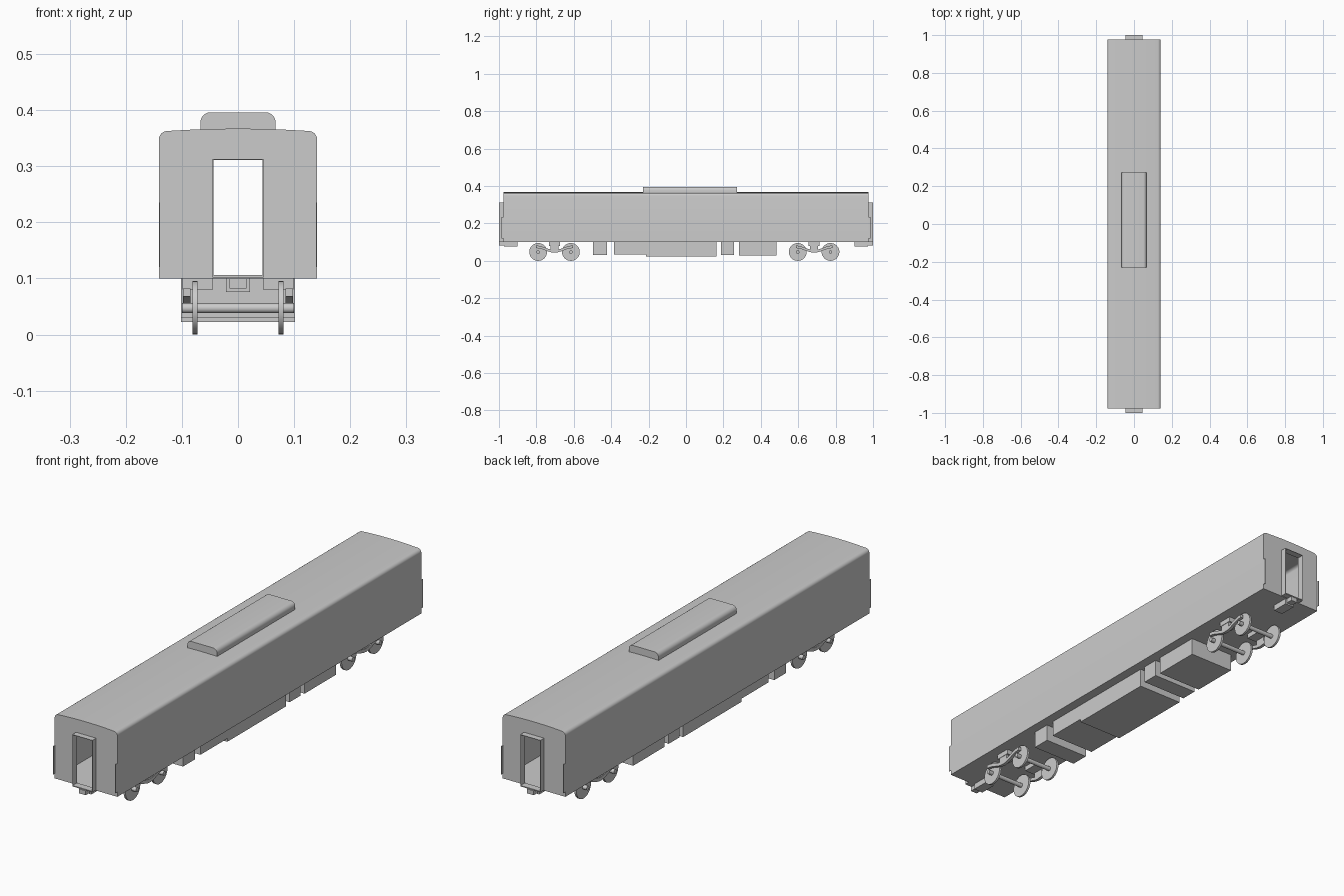
import bpy, bmesh, math
from mathutils import Matrix

if "Cube" in bpy.data.objects:
    bpy.data.objects.remove(bpy.data.objects["Cube"])


def finish(name, bm, smooth=True):
    bmesh.ops.recalc_face_normals(bm, faces=bm.faces[:])
    me = bpy.data.meshes.new(name)
    bm.to_mesh(me)
    bm.free()
    ob = bpy.data.objects.new(name, me)
    bpy.context.collection.objects.link(ob)
    bpy.ops.object.select_all(action='DESELECT')
    ob.select_set(True)
    bpy.context.view_layer.objects.active = ob
    if smooth:
        bpy.ops.object.shade_smooth_by_angle(angle=math.radians(35))
    return ob


def prism(name, pts, axis, a, b, smooth=True):
    """Extrude a profile: (x, z) points along y, or (y, z) points along x."""
    bm = bmesh.new()
    place = (lambda p, t: (p[0], t, p[1])) if axis == 'y' else (lambda p, t: (t, p[0], p[1]))
    lo = [bm.verts.new(place(p, a)) for p in pts]
    hi = [bm.verts.new(place(p, b)) for p in pts]
    bm.faces.new(lo)
    bm.faces.new(hi)
    for i in range(len(pts)):
        j = (i + 1) % len(pts)
        bm.faces.new((lo[i], lo[j], hi[j], hi[i]))
    return finish(name, bm, smooth)


def box(name, x0, x1, y0, y1, z0, z1):
    return prism(name, [(x0, z0), (x1, z0), (x1, z1), (x0, z1)], 'y', y0, y1, False)


def cylinder_x(name, r, x0, x1, y, z, seg=32):
    bm = bmesh.new()
    m = Matrix.Translation(((x0 + x1) / 2, y, z)) @ Matrix.Rotation(math.pi / 2, 4, 'Y')
    bmesh.ops.create_cone(bm, cap_ends=True, segments=seg, radius1=r, radius2=r,
                          depth=x1 - x0, matrix=m)
    return finish(name, bm)


def corner(cx, cz, rx, rz, n=6):
    return [(cx + rx * math.cos(math.pi / 2 * i / n), cz + rz * math.sin(math.pi / 2 * i / n))
            for i in range(n + 1)]


def mirrored(half):
    """Close a right-hand half profile (bottom to top) with its mirror image."""
    return half + [(-x, z) for x, z in reversed(half) if x > 1e-6]


# Hollow car body with a doorway cut through both ends
roof = [(0.09, 0.3648), (0.045, 0.3665), (0, 0.367)]
body = prism('car_body', mirrored([(0.141, 0.10)] + corner(0.125, 0.348, 0.016, 0.0148) + roof),
             'y', -0.976, 0.976)
door = box('doorway_cutter', -0.0435, 0.0435, -1.1, 1.1, 0.106, 0.312)
door.hide_render = True
shell = body.modifiers.new('shell', 'SOLIDIFY')
shell.thickness, shell.offset = 0.003, -1
cut = body.modifiers.new('doorway', 'BOOLEAN')
cut.operation, cut.object, cut.solver = 'DIFFERENCE', door, 'EXACT'
bpy.context.view_layer.objects.active = body
for m in ('shell', 'doorway'):
    bpy.ops.object.modifier_apply(modifier=m)
bpy.data.objects.remove(door)

# Roof unit
prism('roof_unit', mirrored([(0.067, 0.364)] + corner(0.049, 0.378, 0.018, 0.018)),
      'y', -0.23, 0.272)

for s, end in ((-1, 'front'), (1, 'rear')):
    def span(a, b):
        return (s * a, s * b) if s > 0 else (s * b, s * a)

    # Gangway frame around each end doorway
    y0, y1 = span(0.972, 1.0)
    box(end + '_gangway_top', -0.045, 0.045, y0, y1, 0.311, 0.313)
    box(end + '_gangway_sill', -0.045, 0.045, y0, y1, 0.102, 0.106)
    for k, side in ((-1, 'left'), (1, 'right')):
        x0, x1 = sorted((k * 0.0435, k * 0.045))
        box(f'{end}_gangway_{side}', x0, x1, y0, y1, 0.102, 0.313)
        # Side panel standing slightly proud of the end wall
        x0, x1 = sorted((k * 0.139, k * 0.141))
        py0, py1 = span(0.970, 0.987)
        box(f'{end}_corner_panel_{side}', x0, x1, py0, py1, 0.12, 0.235)

    # Coupler and its pocket
    box(end + '_coupler', -0.015, 0.015, *span(0.93, 1.0), 0.082, 0.10)
    box(end + '_coupler_pocket', -0.021, 0.021, *span(0.90, 0.972), 0.076, 0.102)

    # Bogie: two wheelsets, dipped side frames and bolster blocks
    yc = -0.703 if s < 0 else 0.685
    for i, dy in enumerate((-0.0875, 0.0875)):
        cylinder_x(f'{end}_axle_{i}', 0.009, -0.1, 0.1, yc + dy, 0.047, 20)
        for k in (-1, 1):
            x0, x1 = sorted((k * 0.072, k * 0.081))
            cylinder_x(f'{end}_wheel_{i}_{"left" if k < 0 else "right"}', 0.0475,
                       x0, x1, yc + dy, 0.0475)
    ts = [-1 + i / 6 for i in range(13)]
    curve = [(yc + 0.098 * t, 0.064 + 0.012 * math.cos(math.pi * (1 - abs(t)))
              * -1 * -1) for t in ts]
    strap = [(y, z + 0.006) for y, z in curve] + [(y, z - 0.008) for y, z in reversed(curve)]
    for k, side in ((-1, 'left'), (1, 'right')):
        x0, x1 = sorted((k * 0.085, k * 0.098))
        prism(f'{end}_bogie_frame_{side}', strap, 'x', x0, x1)
        x0, x1 = sorted((k * 0.045, k * 0.099))
        box(f'{end}_bolster_{side}', x0, x1, yc - 0.03, yc + 0.03, 0.08, 0.102)
        x0, x1 = sorted((k * 0.086, k * 0.097))
        box(f'{end}_spring_{side}', x0, x1, yc - 0.022, yc + 0.022, 0.055, 0.082)

# Underfloor equipment boxes
for i, (y0, y1, z0) in enumerate([(-0.498, -0.422, 0.03), (-0.386, -0.213, 0.035),
                                  (-0.213, 0.163, 0.022), (0.187, 0.256, 0.03),
                                  (0.283, 0.484, 0.028)]):
    box(f'equipment_box_{i}', -0.1015, 0.1015, y0, y1, z0, 0.102)
